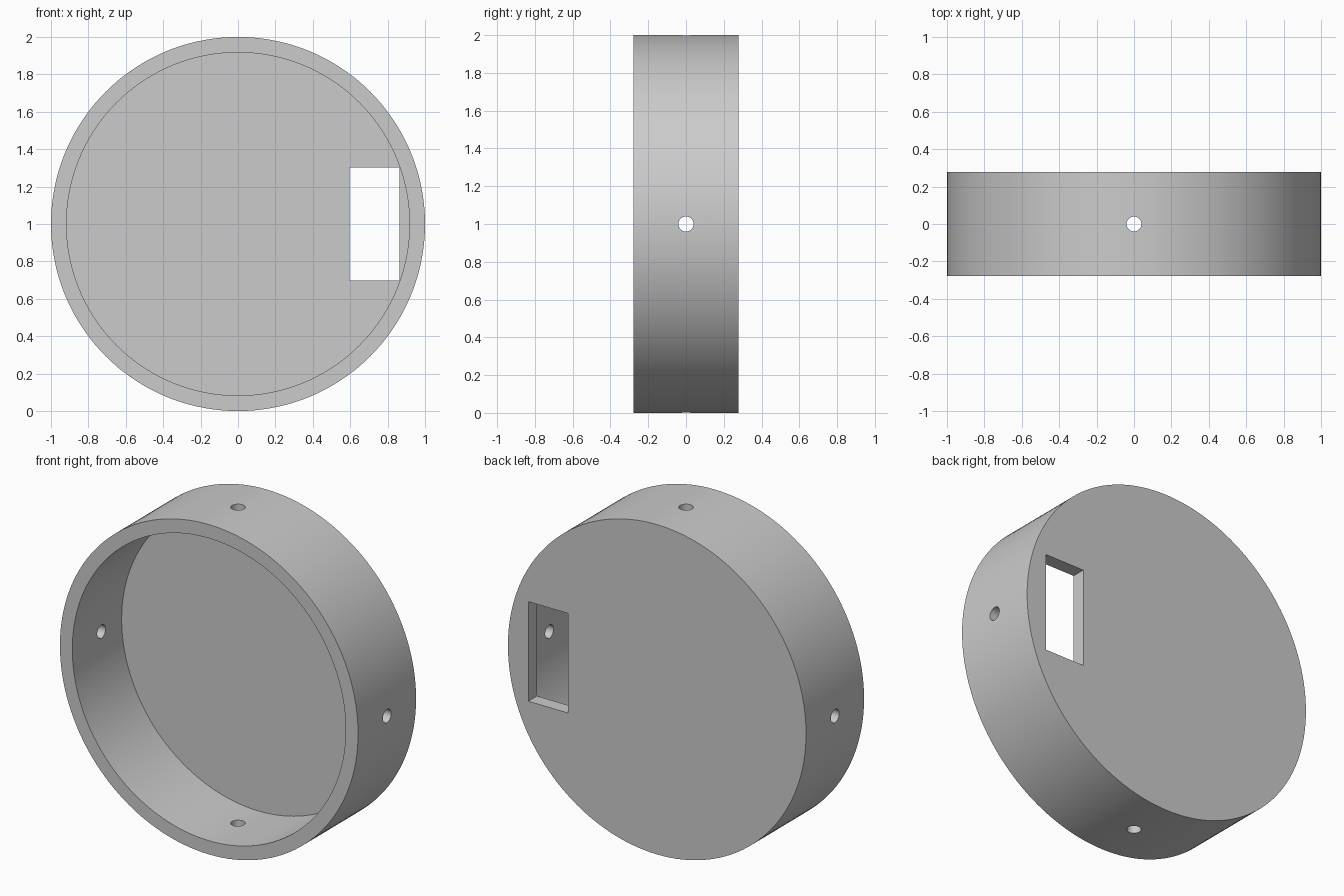
import bpy
from math import pi, radians

cube = bpy.data.objects.get("Cube")
if cube:
    bpy.data.objects.remove(cube, do_unlink=True)

RADIUS, WALL, DEPTH = 1.0, 0.083, 0.556
HOLE_RADIUS = 0.04

grey = bpy.data.materials.new("light grey")
grey.use_nodes = True
colour = (0.6, 0.6, 0.6, 1)
grey.diffuse_color = colour
grey.node_tree.nodes["Principled BSDF"].inputs["Base Color"].default_value = colour


def cylinder(name, radius, depth, location, rotation, sides):
    bpy.ops.mesh.primitive_cylinder_add(vertices=sides, radius=radius, depth=depth,
                                        location=location, rotation=rotation)
    obj = bpy.context.object
    obj.name = name
    obj.data.materials.append(grey)
    return obj


def cut(target, cutter):
    cutter.hide_render = True
    mod = target.modifiers.new(cutter.name, 'BOOLEAN')
    mod.operation = 'DIFFERENCE'
    mod.solver = 'EXACT'
    mod.object = cutter
    bpy.context.view_layer.objects.active = target
    bpy.ops.object.modifier_apply(modifier=mod.name)
    bpy.data.objects.remove(cutter, do_unlink=True)


# Round housing, closed at the back
housing = cylinder("round_housing", RADIUS, DEPTH, (0, 0, 1), (pi / 2, 0, 0), 144)

# Hollow interior, open at the front
cut(housing, cylinder("hollow", RADIUS - WALL, DEPTH, (0, -WALL, 1), (pi / 2, 0, 0), 144))

# Screw holes through the rim: one pair across, one pair upright
cut(housing, cylinder("side_holes", HOLE_RADIUS, 2.4, (0, 0, 1), (0, pi / 2, 0), 32))
cut(housing, cylinder("upright_holes", HOLE_RADIUS, 2.4, (0, 0, 1), (0, 0, 0), 32))

# Rectangular window through the back plate
bpy.ops.mesh.primitive_cube_add(size=1, location=(0.73, DEPTH / 2, 1))
window = bpy.context.object
window.name = "window"
window.scale = (0.266, 0.3, 0.604)
window.data.materials.append(grey)
cut(housing, window)

# Smooth curved walls with crisp rims
bpy.ops.object.select_all(action='DESELECT')
housing.select_set(True)
bpy.context.view_layer.objects.active = housing
bpy.ops.object.shade_smooth_by_angle(angle=radians(30))
